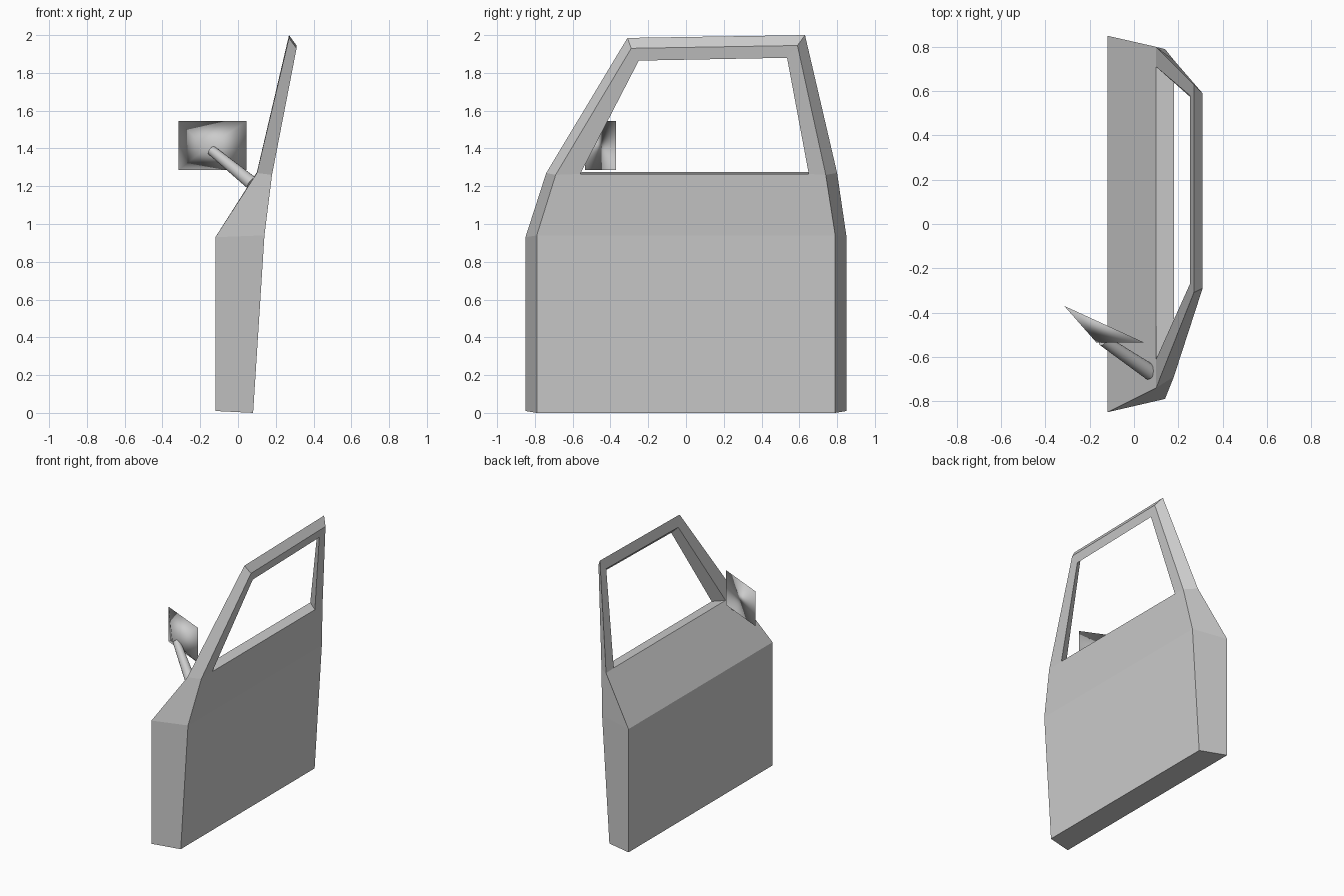
import bpy, bmesh
from mathutils import Vector

if "Cube" in bpy.data.objects:
    bpy.data.objects.remove(bpy.data.objects["Cube"])


def finish(bm, name):
    bmesh.ops.recalc_face_normals(bm, faces=bm.faces[:])
    mesh = bpy.data.meshes.new(name)
    bm.to_mesh(mesh)
    bm.free()
    obj = bpy.data.objects.new(name, mesh)
    bpy.context.collection.objects.link(obj)
    return obj


# Each row of a door skin: x, (front y, front z), (rear y, rear z)
# rows: bottom, waist, belt line, top, window sill, window top
outer_rows = [(-0.12, (-0.85, 0.01), (0.85, 0.01)),
              (-0.12, (-0.85, 0.93), (0.85, 0.93)),
              (0.10, (-0.74, 1.27), (0.80, 1.27)),
              (0.27, (-0.31, 1.985), (0.63, 2.00)),
              (0.10, (-0.61, 1.275), (0.71, 1.275)),
              (0.253, (-0.27, 1.91), (0.58, 1.925))]
inner_rows = [(0.08, (-0.79, 0.0), (0.79, 0.0)),
              (0.14, (-0.79, 0.94), (0.79, 0.94)),
              (0.18, (-0.69, 1.26), (0.74, 1.26)),
              (0.31, (-0.29, 1.93), (0.59, 1.945)),
              (0.18, (-0.56, 1.265), (0.65, 1.265)),
              (0.297, (-0.25, 1.865), (0.535, 1.88))]

# Door: two skins joined around the outline and around the window
bm = bmesh.new()
skins = []
for rows in (outer_rows, inner_rows):
    v = [bm.verts.new((x, y, z)) for x, *ends in rows for y, z in ends]
    skins.append(v)
    for f in ((0, 1, 3, 2), (2, 3, 5, 9, 8, 4), (4, 8, 10, 6),
              (9, 5, 7, 11), (10, 11, 7, 6)):
        bm.faces.new([v[i] for i in f])
a, b = skins
for ring in ((0, 1, 3, 5, 7, 6, 4, 2), (8, 9, 11, 10)):
    for i, j in zip(ring, ring[1:] + ring[:1]):
        bm.faces.new((a[i], a[j], b[j], b[i]))
finish(bm, "door")

# Mirror: upright plate with a shallow pointed housing in front
bm = bmesh.new()
plate = [bm.verts.new(p) for p in ((-0.315, -0.37, 1.285), (0.045, -0.535, 1.285),
                                   (0.045, -0.535, 1.545), (-0.315, -0.37, 1.545))]
tip = bm.verts.new((-0.17, -0.535, 1.40))
bm.faces.new(plate)
for i in range(4):
    bm.faces.new((plate[i], plate[(i + 1) % 4], tip))
mirror = finish(bm, "mirror")
mirror.data.polygons.foreach_set("use_smooth", [True] * 5)

# Mirror arm: round bar from the door to the mirror
start, end = Vector((0.075, -0.67, 1.215)), Vector((-0.14, -0.525, 1.39))
axis = end - start
bpy.ops.mesh.primitive_cone_add(vertices=16, radius1=0.036, radius2=0.026,
                                depth=axis.length, location=(start + end) / 2,
                                rotation=axis.to_track_quat('Z', 'Y').to_euler())
arm = bpy.context.object
arm.name = "mirror_arm"
bpy.ops.object.shade_smooth_by_angle()
